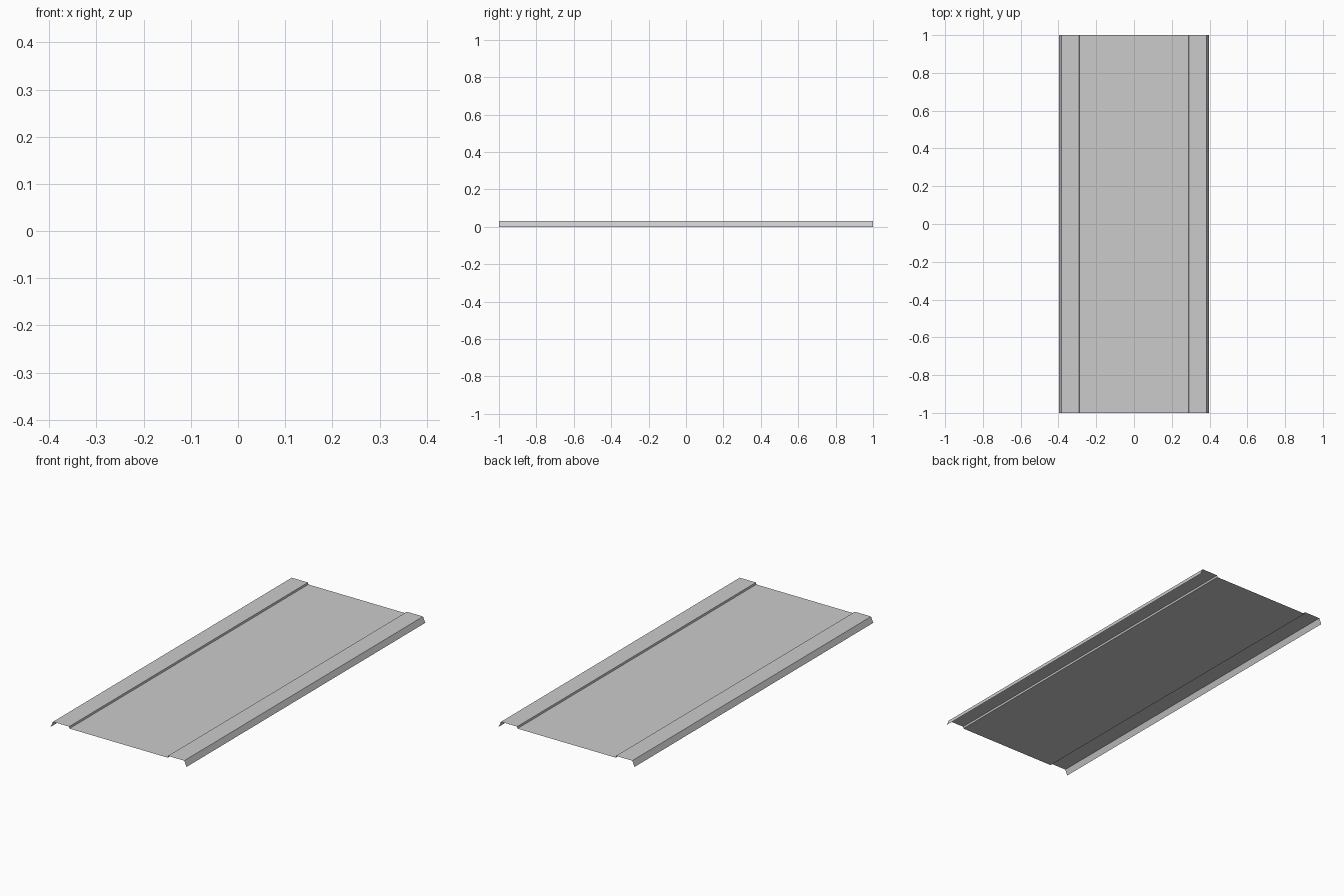
import bpy
import bmesh

if "Cube" in bpy.data.objects:
    bpy.data.objects.remove(bpy.data.objects["Cube"])

# Half of the sheet's cross-section (x, z): panel edge, step, rim, folded lip
half = [(0.288, 0.020), (0.290, 0.030), (0.385, 0.030), (0.398, 0.0)]
profile = [(-x, z) for x, z in reversed(half)] + half

# Thin open sheet: sweep the profile from front to back
bm = bmesh.new()
verts = [bm.verts.new((x, -1.0, z)) for x, z in profile]
edges = [bm.edges.new(pair) for pair in zip(verts, verts[1:])]
swept = bmesh.ops.extrude_edge_only(bm, edges=edges)["geom"]
bmesh.ops.translate(bm, vec=(0, 2.0, 0),
                    verts=[g for g in swept if isinstance(g, bmesh.types.BMVert)])

# Make every face point upward
bm.normal_update()
bmesh.ops.reverse_faces(bm, faces=[f for f in bm.faces if f.normal.z < 0])

mesh = bpy.data.meshes.new("folded_sheet_panel")
bm.to_mesh(mesh)
bm.free()
panel = bpy.data.objects.new("folded_sheet_panel", mesh)
bpy.context.collection.objects.link(panel)
